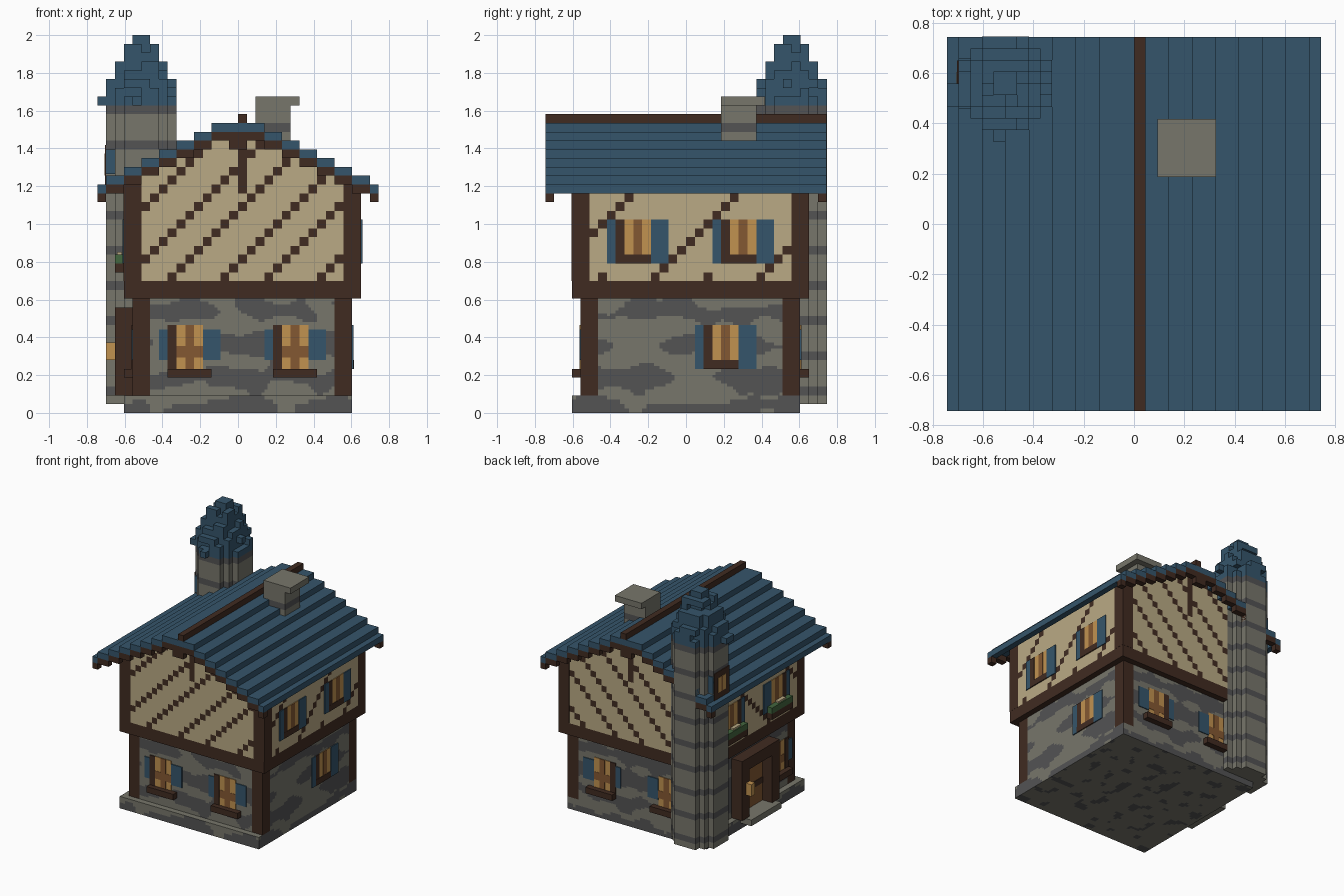
import bpy, bmesh, math, random
from mathutils import Vector, noise

cube = bpy.data.objects.get("Cube")
if cube:
    bpy.data.objects.remove(cube, do_unlink=True)
random.seed(4)
V = 2 / 43  # one block; all sizes below are in blocks

# Materials
COLOURS = {"light_stone": (119, 118, 107), "dark_stone": (83, 83, 84), "timber": (64, 43, 33),
           "plaster": (186, 170, 133), "slate_blue": (53, 85, 107), "amber_glass": (193, 146, 80),
           "brown_glass": (132, 88, 50), "leaf_green": (66, 102, 62)}
MATS = []
for mat_name, rgb in COLOURS.items():
    lin = [((c / 255 + 0.055) / 1.055) ** 2.4 for c in rgb] + [1]
    m = bpy.data.materials.new(mat_name)
    m.use_nodes = True
    m.diffuse_color = lin
    m.node_tree.nodes["Principled BSDF"].inputs["Base Color"].default_value = lin
    MATS.append(m)
LIGHT, DARK, WOOD, PLASTER, BLUE, AMBER, BROWN, GREEN = range(8)


def finish(name, bm):
    me = bpy.data.meshes.new(name)
    bm.to_mesh(me)
    bm.free()
    for m in MATS:
        me.materials.append(m)
    ob = bpy.data.objects.new(name, me)
    bpy.context.collection.objects.link(ob)
    return ob


def box(name, x0, x1, y0, y1, z0, z1, mat):
    bm = bmesh.new()
    bmesh.ops.create_cube(bm, size=1)
    for v in bm.verts:
        v.co = Vector((x0 if v.co.x < 0 else x1, y0 if v.co.y < 0 else y1, z0 if v.co.z < 0 else z1)) * V
    for f in bm.faces:
        f.material_index = mat
    return finish(name, bm)


def wall_box(name, axis, sign, pos, u0, u1, z0, z1, d0, d1, mat):
    """Box standing on a wall plane, d0 to d1 outwards."""
    a, b = sorted((pos + sign * d0, pos + sign * d1))
    if axis == "x":
        return box(name, a, b, u0, u1, z0, z1, mat)
    return box(name, u0, u1, a, b, z0, z1, mat)


def panel(name, axis, sign, pos, u0, u1, w0, w1, rule, n=1):
    """Flat wall cut into cells, coloured by rule(u, w); None leaves a hole."""
    bm = bmesh.new()
    cache = {}

    def vert(a, b):
        if (a, b) not in cache:
            u, w = a / n, b / n
            co = {"x": (pos, u, w), "y": (u, pos, w), "z": (u, w, pos)}[axis]
            cache[a, b] = bm.verts.new(Vector(co) * V)
        return cache[a, b]

    for a in range(u0 * n, u1 * n):
        for b in range(w0 * n, w1 * n):
            mat = rule((a + 0.5) / n, (b + 0.5) / n)
            if mat is None:
                continue
            ring = [vert(a, b), vert(a + 1, b), vert(a + 1, b + 1), vert(a, b + 1)]
            if sign != (-1 if axis == "y" else 1):
                ring.reverse()
            bm.faces.new(ring).material_index = mat
    return finish(name, bm)


def blocks(name, cells):
    """Outer skin of a set of unit blocks {(i, j, k): material}."""
    bm = bmesh.new()
    cache = {}
    for (i, j, k), mat in cells.items():
        for ax in range(3):
            for s in (0, 1):
                nb = [i, j, k]
                nb[ax] += 2 * s - 1
                if tuple(nb) in cells:
                    continue
                ring = []
                for p, q in ((0, 0), (1, 0), (1, 1), (0, 1)):
                    c = [i, j, k]
                    c[ax] += s
                    c[(ax + 1) % 3] += p
                    c[(ax + 2) % 3] += q
                    c = tuple(c)
                    if c not in cache:
                        cache[c] = bm.verts.new(Vector(c) * V)
                    ring.append(cache[c])
                f = bm.faces.new(ring if s else ring[::-1])
                f.material_index = mat
    return finish(name, bm)


# Colour rules
def stone(seed):
    def rule(u, w):
        course = math.cos(2 * math.pi * (w * V - 0.54) / 0.175)
        return DARK if course + 2.6 * noise.noise(Vector((u * 0.27, w * 0.4, seed))) > -0.1 else LIGHT
    return rule


def floor_spots(u, w):
    return DARK if noise.noise(Vector((u * 0.55, w * 0.55, 9))) > 0.28 else LIGHT


def roof_under(i):
    m = i if i >= 0 else -1 - i
    return 32 - max(0, (m - 1) // 2)


def gable(u, w):
    i, k = math.floor(u), math.floor(w)
    if k >= roof_under(i):
        return None
    king_post = i == 0 and k >= 25
    return WOOD if king_post or (2 * (i - k + 23)) % 11 < 2 else PLASTER


def side_timber(u, w):
    i, k = math.floor(u), math.floor(w)
    return WOOD if (i - k) % 12 == 5 or (k == 15 and i % 6 == 2) else PLASTER


SIDES = [("front", "y", -1), ("back", "y", 1), ("left", "x", 1), ("right", "x", -1)]

# Stone plinth
box("plinth", -12.98, 12.98, -12.98, 12.98, 0.02, 2, LIGHT)
panel("plinth_underside", "z", -1, 0, -13, 13, -13, 13, floor_spots, 2)
for n, (side, axis, sg) in enumerate(SIDES):
    panel(side + "_plinth", axis, sg, sg * 13, -13, 13, 0, 2, stone(n + 20), 2)
    # Ground floor stone and upper floor plaster
    panel(side + "_stone_wall", axis, sg, 13 if sg > 0 else -12, -10, 11, 2, 13, stone(n * 3.7), 3)
    up = 14 if sg > 0 else -13
    if axis == "y":
        panel(side + "_gable", axis, sg, up, -13, 14, 15, 33, gable)
    else:
        panel(side + "_plaster_wall", axis, sg, up, -11, 12, 15, 26, side_timber)

# Timber frame
for nx, x in (("right", -12), ("left", 11)):
    for ny, y in (("front", -12), ("back", 11)):
        box(f"{ny}_{nx}_lower_post", x, x + 2, y, y + 2, 2, 13, WOOD)
        ux, uy = (-13.02 if x < 0 else 12), (-13.02 if y < 0 else 12)
        box(f"{ny}_{nx}_upper_post", ux, ux + 2.02, uy, uy + 2.02, 15, 26, WOOD)
box("floor_beam", -13, 14, -13, 14, 13, 15, WOOD)

# Stepped roof with barge boards
for n in range(8):
    lo, hi, top = 2 * n + 1, min(2 * n + 3, 16), 33 - n
    for nm, x0, x1 in (("left", lo, hi), ("right", -hi, -lo)):
        box(f"{nm}_roof_step_{n}", x0, x1, -16, 16, top - 1, top, BLUE)
        for ny, y in (("front", -16), ("back", 15)):
            box(f"{ny}_{nm}_barge_{n}", x0, x1, y, y + 1, top - 2, top - 1, WOOD)
box("roof_crown", -1, 1, -16, 16, 32, 33, BLUE)
box("ridge_beam", 0, 1, -16, 16, 33, 34, WOOD)
for ny, y in (("front", -16), ("back", 15)):
    box(ny + "_ridge_block", -1, 1, y, y + 1, 30, 32, WOOD)

# Chimney
for z0, z1, mat in ((27, 30, LIGHT), (30, 31, DARK), (31, 32, LIGHT), (32, 33, DARK), (33, 35, LIGHT)):
    box(f"chimney_course_{z0}", 2, 6, 4, 8, z0, z1, mat)
box("chimney_cap", 2, 7, 4, 9, 35, 36, LIGHT)


# Windows
def window(name, axis, sg, pos, a, z, sill=False, upper=False, flowers=False):
    def part(nm, *dims):
        wall_box(f"{name}_{nm}", axis, sg, pos, *dims)
    part("frame", a, a + 1, z, z + 5, 0, 0.15, WOOD)
    part("glass", a + 1, a + 4, z, z + 5, 0, 0.1, AMBER)
    part("mullion", a + 2, a + 3, z, z + 5, 0, 0.14, BROWN)
    low, high = (z, z + 5) if upper else (z + 1, z + 4.5)
    part("narrow_shutter", a - 1, a, low, high, 0, 0.15, BLUE)
    part("wide_shutter", a + 4, a + 6, low, high, 0, 0.15, BLUE)
    if upper:
        part("bottom_rail", a, a + 4, z, z + 1, 0, 0.18, WOOD)
    else:
        part("crossbar", a + 1, a + 4, z + 1.3, z + 2.6, 0, 0.14, BROWN)
    if sill:
        part("sill", a, a + 5, z - 1, z, 0, 1, WOOD)
    if flowers:
        part("flower_box", a - 0.5, a + 5, z - 1, z, 0, 1, WOOD)
        part("leaves", a - 0.5, a + 5, z, z + 1, 0, 1, GREEN)
        part("blossom", a + 1, a + 3, z + 1, z + 1.3, 0.2, 0.8, PLASTER)


for side, sg, pos in (("front", -1, -12), ("back", 1, 13)):
    for n, a in enumerate((-8, 4)):
        window(f"{side}_window_{n}", "y", sg, pos, a, 5, sill=True)
for n, a in enumerate((-8, 4)):
    window(f"left_upper_window_{n}", "x", 1, 14, a, 17, upper=True)
    window(f"right_upper_window_{n}", "x", -1, -13, a, 17, upper=True, flowers=True)
window("left_lower_window", "x", 1, 13, 2, 5, upper=True)
window("right_lower_window", "x", -1, -12, -10, 5, sill=True)

# Porch, door and lantern
for n, y in enumerate((-5, 3)):
    box(f"porch_post_{n}", -14, -12, y, y + 2, 2, 10, WOOD)
box("porch_lintel", -14, -12, -5, 5, 10, 12, WOOD)
box("door", -12.2, -12, -3, 3, 2, 10, BROWN)
box("door_strap", -12.3, -12.2, -3, 3, 5, 6, WOOD)
box("door_step", -15, -12, -4, 4, 1, 2.02, LIGHT)
box("lantern", -15, -14, 3, 4, 6, 8, AMBER)


# Round corner turret
def disc(r):
    return [(i, j) for i in range(-16, -6) for j in range(7, 17)
            if math.hypot(i + 11.5, j - 11.5) < r]


tower = {(i, j, k): DARK if k % 4 == 2 else LIGHT for k in range(1, 35) for i, j in disc(4)}
blocks("turret", tower).location.y = 0.001

# Knobbly stepped spire
spire = {(-16, 10, 35): BLUE, (-16, 11, 35): BLUE, (-12, 7, 35): BLUE}
for k, r in enumerate((4, 4, 4, 3.1, 3.1, 2.2, 2.2, 1)):
    for i, j in disc(r):
        rim = math.hypot(i + 11.5, j - 11.5) > r - 1
        if k in (0, 7) or not rim or random.random() < 0.75:
            spire[i, j, 35 + k] = BLUE
blocks("turret_spire", spire).location.y = 0.001

# Turret window
wall_box("turret_window_frame", "x", -1, -15, 10, 14, 26, 30.5, 0, 0.12, WOOD)
wall_box("turret_window_glass", "x", -1, -15, 11, 13, 27, 29.5, 0, 0.18, AMBER)
wall_box("turret_window_bar", "x", -1, -15, 11.8, 12.2, 27, 29.5, 0, 0.2, BROWN)
box("turret_front_shutter", -15, -14, 9.85, 10.02, 27.2, 30, BLUE)
box("turret_back_shutter", -15, -14, 14, 14.17, 27.2, 30, BLUE)
